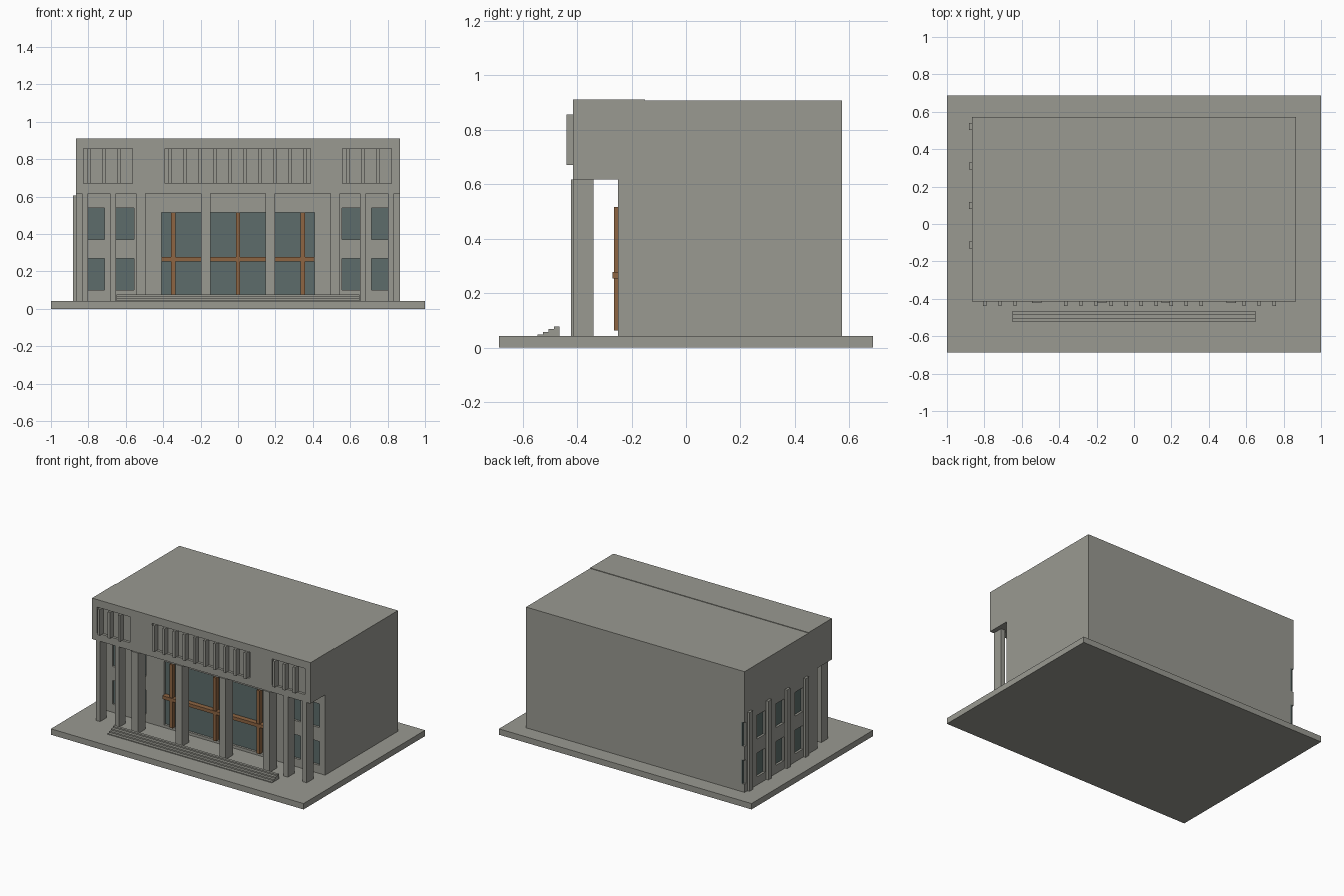
import bpy, bmesh
from mathutils import Vector

if "Cube" in bpy.data.objects:
    bpy.data.objects.remove(bpy.data.objects["Cube"])


def material(name, rgb):
    m = bpy.data.materials.new(name)
    m.diffuse_color = (*rgb, 1)
    m.use_nodes = True
    m.node_tree.nodes["Principled BSDF"].inputs["Base Color"].default_value = m.diffuse_color
    return m


STONE = material("grey_stone", (0.32, 0.32, 0.285))
GLASS = material("tinted_glass", (0.11, 0.152, 0.145))
WOOD = material("brown_wood", (0.27, 0.13, 0.055))


def boxes(name, spans, mat):
    """One object made of boxes given as (x0, x1, y0, y1, z0, z1)."""
    bm = bmesh.new()
    for x0, x1, y0, y1, z0, z1 in spans:
        lo, hi = Vector((x0, y0, z0)), Vector((x1, y1, z1))
        for v in bmesh.ops.create_cube(bm, size=1)["verts"]:
            v.co = (lo + hi) / 2 + v.co * (hi - lo)
    me = bpy.data.meshes.new(name)
    bm.to_mesh(me)
    bm.free()
    me.materials.append(mat)
    ob = bpy.data.objects.new(name, me)
    bpy.context.collection.objects.link(ob)
    return ob


def cut(target, spans):
    """Carve boxes out of the target, then discard the cutter."""
    cutter = boxes("cutter", spans, STONE)
    cutter.hide_render = True
    mod = target.modifiers.new("openings", "BOOLEAN")
    mod.operation, mod.solver, mod.object = "DIFFERENCE", "EXACT", cutter
    bpy.context.view_layer.objects.active = target
    bpy.ops.object.modifier_apply(modifier=mod.name)
    bpy.data.objects.remove(cutter, do_unlink=True)


G = 0.042                    # ground slab top
W = 0.865                    # half width of the building
WALL, BACK = -0.25, 0.573    # wall planes
SOFFIT = 0.617
ROWS = [(0.10, 0.27), (0.37, 0.54)]

# Ground slab, main block and the upper storey over the porch
boxes("ground_slab", [(-1, 1, -0.687, 0.687, 0, G)], STONE)
body = boxes("main_block", [(-W, W, WALL, BACK, G, 0.906)], STONE)
upper = boxes("upper_front", [(-W, W, -0.415, WALL, SOFFIT, 0.91)], STONE)
boxes("roof_strip", [(-W, W, WALL, -0.15, 0.906, 0.91)], STONE)

# Window openings and recessed glass, front and left side
D, T = 0.025, 0.009
holes, panes = [], []
for z0, z1 in ROWS:
    for s in (-1, 1):
        for a, b in ((0.555, 0.668), (0.715, 0.82)):
            x0, x1 = sorted((s * a, s * b))
            holes.append((x0, x1, WALL - 0.02, WALL + D, z0, z1))
            panes.append((x0, x1, WALL + D - T, WALL + D, z0, z1))
    for i in range(4):
        y = -0.04 + 0.2135 * i
        y0, y1 = y - 0.045, y + 0.045
        holes.append((-W - 0.02, -W + D, y0, y1, z0, z1))
        panes.append((-W + D - T, -W + D, y0, min(y1, BACK), z0, z1))
door = (-0.41, 0.41, G + 0.02, 0.515)
holes.append((door[0], door[1], WALL - 0.02, WALL + D, door[2], door[3]))
cut(body, holes)
boxes("window_glass", panes, GLASS)
boxes("entrance_glass", [(door[0], door[1], WALL + D - T, WALL + D, door[2], door[3])], GLASS)

# Wooden bars across the entrance glass
bars = [(x - 0.012, x + 0.012, WALL - 0.015, WALL + D - T, door[2], door[3])
        for x in (-0.345, 0, 0.345)]
boxes("entrance_mullions", bars, WOOD)
boxes("entrance_transom", [(-0.41, 0.41, WALL - 0.02, WALL + D - T, 0.254, 0.278)], WOOD)

# Recessed panels with projecting fins on the upper front
groups = [(-0.825, -0.565, -0.797, 3), (-0.39, 0.387, -0.364, 10), (0.56, 0.82, 0.588, 3)]
cut(upper, [(a, b, -0.45, -0.397, 0.67, 0.856) for a, b, f, n in groups])
fins = []
for a, b, first, count in groups:
    for i in range(count):
        x = first + 0.0805 * i
        fins.append((x - 0.009, x + 0.009, -0.438, -0.397, 0.67, 0.856))
boxes("facade_fins", fins, STONE)

# Porch columns: narrow outer pairs, wider inner ones
cols = []
for s in (-1, 1):
    for x, half, front in ((0.818, 0.016, -0.414), (0.668, 0.016, -0.414),
                           (0.52, 0.025, -0.423), (0.173, 0.025, -0.423)):
        cols.append((s * x - half, s * x + half, front, -0.34, G, SOFFIT))
boxes("porch_columns", cols, STONE)

# Pilasters on the left wall
boxes("side_pilasters", [(-0.882, -W, y - 0.019, y + 0.019, G, 0.605)
                         for y in (-0.113, 0.098, 0.31, 0.522)], STONE)

# Entrance steps
edges = (-0.545, -0.524, -0.505, -0.484, -0.465)
boxes("entrance_steps", [(-0.65, 0.65, edges[i], edges[i + 1], G, 0.048 + 0.0097 * i)
                         for i in range(4)], STONE)
